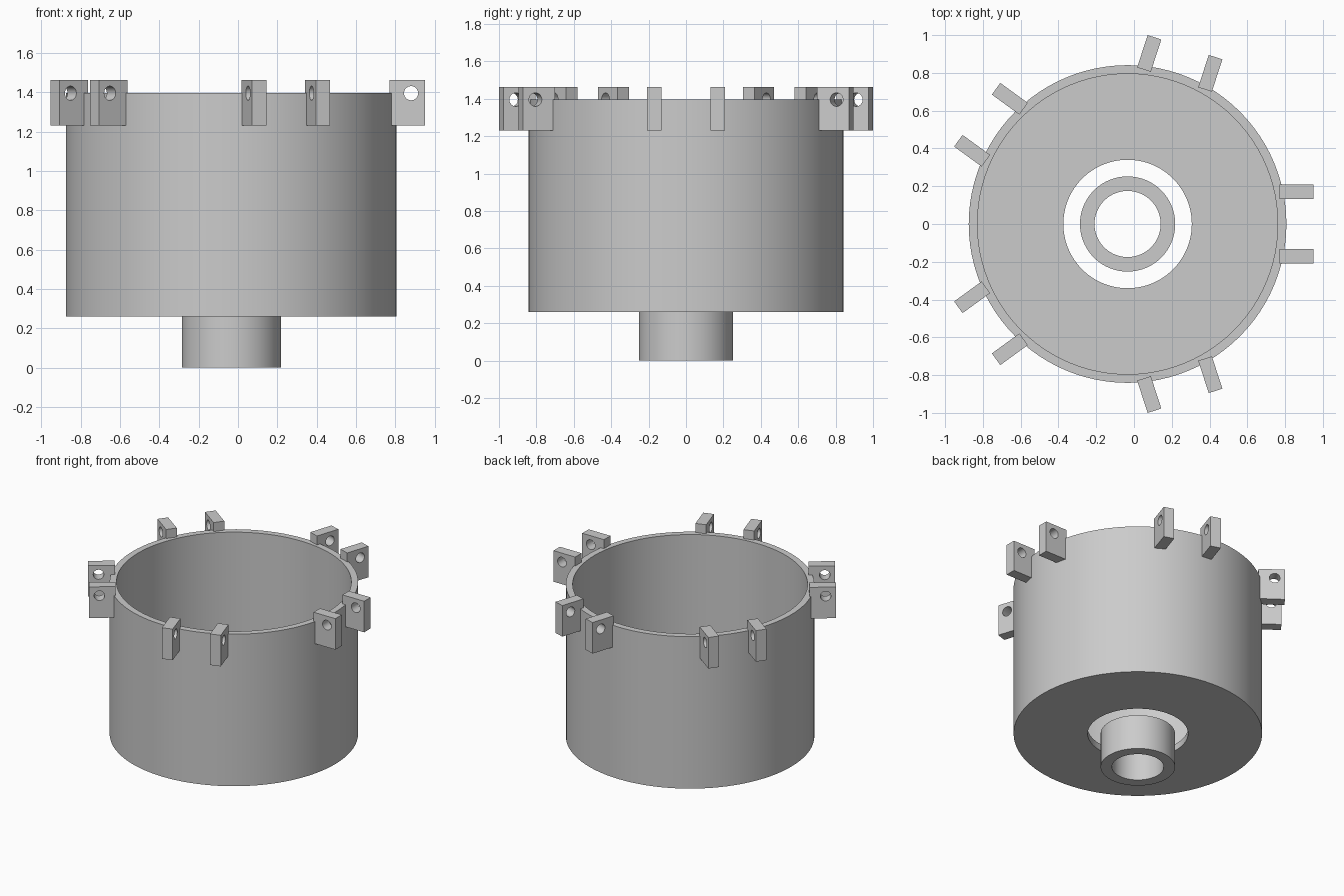
import bpy, bmesh
from math import pi, cos, sin, radians
from mathutils import Matrix, Vector

if "Cube" in bpy.data.objects:
    bpy.data.objects.remove(bpy.data.objects["Cube"])

AXIS_X = -0.034          # the drum axis sits slightly off centre
RIM_Z, FLOOR_Z = 1.395, 0.26

grey = bpy.data.materials.new("plain_grey")
grey.use_nodes = True
colour = (0.6, 0.6, 0.6, 1)
grey.diffuse_color = colour
grey.node_tree.nodes["Principled BSDF"].inputs["Base Color"].default_value = colour


def add_object(name, mesh):
    obj = bpy.data.objects.new(name, mesh)
    bpy.context.collection.objects.link(obj)
    return obj


def smooth(obj):
    bpy.ops.object.select_all(action="DESELECT")
    obj.select_set(True)
    bpy.context.view_layer.objects.active = obj
    bpy.ops.object.shade_smooth_by_angle(angle=radians(30))


def lathe(name, profile, steps=96):
    """Revolve a closed (radius, z) outline around the drum axis."""
    bm = bmesh.new()
    verts = [bm.verts.new((r, 0, z)) for r, z in profile]
    edges = [bm.edges.new((v, verts[i - 1])) for i, v in enumerate(verts)]
    bmesh.ops.spin(bm, geom=verts + edges, cent=(0, 0, 0), axis=(0, 0, 1),
                   angle=2 * pi, steps=steps, use_merge=True)
    bmesh.ops.remove_doubles(bm, verts=bm.verts, dist=1e-5)
    bmesh.ops.recalc_face_normals(bm, faces=bm.faces)
    mesh = bpy.data.meshes.new(name)
    bm.to_mesh(mesh)
    bm.free()
    mesh.materials.append(grey)
    obj = add_object(name, mesh)
    obj.location.x = AXIS_X
    smooth(obj)
    return obj


# Open drum with a round hole in its floor
lathe("drum", [(0.34, FLOOR_Z), (0.841, FLOOR_Z), (0.841, RIM_Z), (0.795, RIM_Z),
               (0.795, FLOOR_Z + 0.05), (0.34, FLOOR_Z + 0.05)])

# Hollow hub below the floor hole
lathe("hub_tube", [(0.175, 0), (0.252, 0), (0.252, FLOOR_Z), (0.175, FLOOR_Z)])


# Bored lug plate: rectangle with a pin hole, extruded to thickness
def outline(curve, points):
    spline = curve.splines.new("POLY")
    spline.points.add(len(points) - 1)
    for p, (x, y) in zip(spline.points, points):
        p.co = (x, y, 0, 1)
    spline.use_cyclic_u = True


plate = bpy.data.curves.new("lug_outline", "CURVE")
plate.dimensions = "2D"
plate.fill_mode = "BOTH"
plate.extrude = 0.038
outline(plate, [(0.804, 1.23), (0.984, 1.23), (0.984, 1.462), (0.804, 1.462)])
turns = [2 * pi * i / 32 for i in range(32)]
outline(plate, [(0.914 + 0.036 * cos(a), RIM_Z + 0.036 * sin(a)) for a in turns])
helper = add_object("lug_helper", plate)
bpy.context.view_layer.update()
evaluated = helper.evaluated_get(bpy.context.evaluated_depsgraph_get())
lug_mesh = bpy.data.meshes.new_from_object(evaluated)
bpy.data.objects.remove(helper)

# Stand the plate upright and weld its seams
bm = bmesh.new()
bm.from_mesh(lug_mesh)
bmesh.ops.remove_doubles(bm, verts=bm.verts, dist=1e-5)
bm.transform(Matrix.Rotation(pi / 2, 4, "X"))
bmesh.ops.recalc_face_normals(bm, faces=bm.faces)
bm.to_mesh(lug_mesh)
bm.free()
lug_mesh.materials.clear()
lug_mesh.materials.append(grey)

# Five pairs of lugs around the rim
for i in range(5):
    angle = 2 * pi * i / 5
    for side, label in ((-1, "a"), (1, "b")):
        lug = add_object(f"lug_{i + 1}{label}", lug_mesh)
        offset = Matrix.Rotation(angle, 3, "Z") @ Vector((0, side * 0.17, 0))
        lug.location = offset + Vector((AXIS_X, 0, 0))
        lug.rotation_euler.z = angle
smooth(lug)
